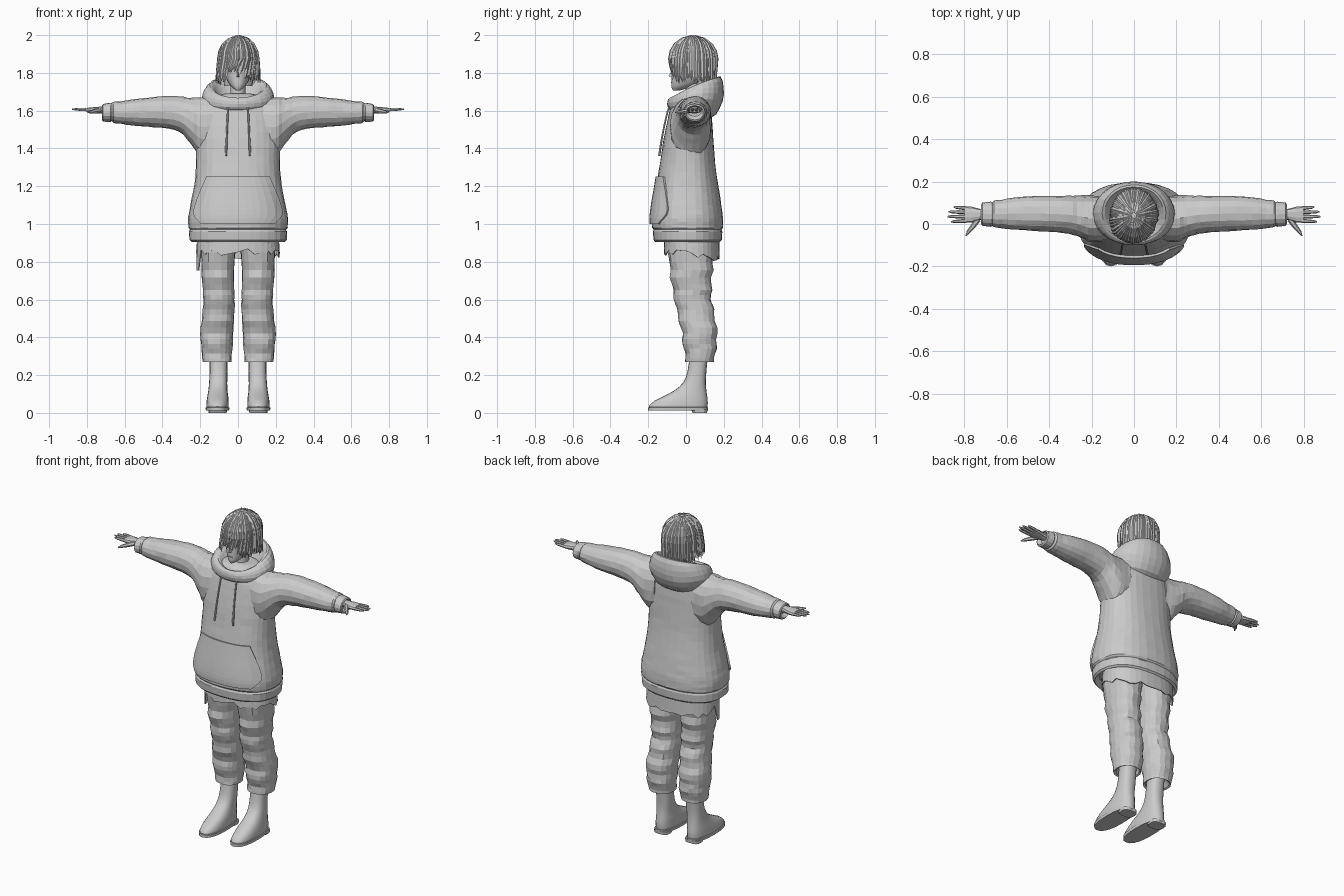
import bpy, bmesh, math, random
from mathutils import Vector

if "Cube" in bpy.data.objects:
    bpy.data.objects.remove(bpy.data.objects["Cube"])

random.seed(4)
grey = bpy.data.materials.new("plain_grey")
grey.diffuse_color = (0.6, 0.6, 0.6, 1)
grey.use_nodes = True
grey.node_tree.nodes["Principled BSDF"].inputs["Base Color"].default_value = grey.diffuse_color


def make(name, verts, faces, mirror=False, smooth=None):
    me = bpy.data.meshes.new(name)
    me.from_pydata([tuple(v) for v in verts], [], faces)
    bm = bmesh.new()
    bm.from_mesh(me)
    bmesh.ops.recalc_face_normals(bm, faces=bm.faces)
    bm.to_mesh(me)
    bm.free()
    me.materials.append(grey)
    ob = bpy.data.objects.new(name, me)
    bpy.context.collection.objects.link(ob)
    if mirror:
        ob.modifiers.new("mirror", "MIRROR").use_mirror_merge = False
    if smooth:
        bpy.ops.object.select_all(action="DESELECT")
        ob.select_set(True)
        bpy.context.view_layer.objects.active = ob
        bpy.ops.object.shade_smooth_by_angle(angle=math.radians(smooth))
    return ob


def skin(rings, base=0):
    """Faces joining closed rings, with both ends capped."""
    n = len(rings[0])
    faces = [(base + i * n + j, base + i * n + (j + 1) % n,
              base + (i + 1) * n + (j + 1) % n, base + (i + 1) * n + j)
             for i in range(len(rings) - 1) for j in range(n)]
    last = base + (len(rings) - 1) * n
    return faces + [tuple(range(base, base + n)), tuple(range(last, last + n))]


def loft(name, rings, **kw):
    return make(name, [p for r in rings for p in r], skin(rings), **kw)


def refine(rows, k):
    """Smooth in-between rows (Catmull-Rom)."""
    out = []
    for i in range(len(rows) - 1):
        a, b, c, d = (rows[max(i - 1, 0)], rows[i], rows[i + 1], rows[min(i + 2, len(rows) - 1)])
        for s in range(k):
            t = s / k
            out.append([0.5 * (2 * q + (r - p) * t + (2 * p - 5 * q + 4 * r - u) * t * t
                               + (3 * q - p - 3 * r + u) * t ** 3) for p, q, r, u in zip(a, b, c, d)])
    return out + [list(rows[-1])]


def oval(a0, a1, b0, b1, n, p=2.0, jit=0.0):
    """Superellipse filling the given box, as 2D points."""
    pts = []
    for i in range(n):
        t = 2 * math.pi * i / n
        c, s = math.cos(t), math.sin(t)
        u = math.copysign(abs(c) ** (2 / p), c)
        v = math.copysign(abs(s) ** (2 / p), s)
        k = 1 + random.uniform(-jit, jit)
        pts.append(((a0 + a1) / 2 + (a1 - a0) / 2 * u * k, (b0 + b1) / 2 + (b1 - b0) / 2 * v * k))
    return pts


def level(rows, n, p=2.0, jit=0.0):
    """Horizontal rings from rows of z, x0, x1, y0, y1."""
    return [[(x, y, z) for x, y in oval(x0, x1, y0, y1, n, p, jit)] for z, x0, x1, y0, y1 in rows]


def tube(path, radii, n=6, flat=1.0):
    """Rings along a path of points."""
    rings = []
    for i, q in enumerate(path):
        d = (path[min(i + 1, len(path) - 1)] - path[max(i - 1, 0)]).normalized()
        side = d.cross(Vector((0, 0, 1)))
        side = side.normalized() if side.length > 0.05 else Vector((1, 0, 0))
        up = side.cross(d)
        rings.append([q + side * math.cos(2 * math.pi * j / n) * radii[i]
                      + up * math.sin(2 * math.pi * j / n) * radii[i] * flat for j in range(n)])
    return rings


# Hoodie body: z, half width, front y, back y
body = refine([(0.98, .262, -.18, .195), (1.03, .264, -.183, .195), (1.1, .252, -.175, .187),
               (1.2, .232, -.158, .172), (1.32, .222, -.138, .155), (1.45, .222, -.118, .145),
               (1.55, .215, -.098, .138), (1.62, .19, -.08, .13), (1.67, .14, -.055, .12),
               (1.69, .07, -.02, .1)], 3)
hem = [(.935, .225, -.14, .16), (.905, .246, -.163, .18), (.915, .258, -.172, .19),
       (.96, .261, -.176, .193), (.97, .255, -.17, .188)]
loft("hoodie_body", level([(z, -w, w, f, b) for z, w, f, b in hem + body], 32, 2.35, .006))


def front_y(x, z):
    for a, b in zip(body, body[1:]):
        if a[0] <= z <= b[0]:
            t = (z - a[0]) / (b[0] - a[0])
            w, f, k = (a[i] + (b[i] - a[i]) * t for i in (1, 2, 3))
            return (f + k) / 2 - (k - f) / 2 * max(0, 1 - abs(x / w) ** 2.35) ** (1 / 2.35)
    return -.18


# Front pocket, slanted at the hand openings
rows = refine([(1.0, .19), (1.05, .232), (1.13, .215), (1.25, .165)], 3)
n = 13
verts = [(w * (2 * j / (n - 1) - 1), front_y(w * (2 * j / (n - 1) - 1), z) - .005, z)
         for z, w in rows for j in range(n)]
faces = [(i * n + j, i * n + j + 1, i * n + n + j + 1, i * n + n + j)
         for i in range(len(rows) - 1) for j in range(n - 1)]
mod = make("front_pocket", verts, faces).modifiers.new("thickness", "SOLIDIFY")
mod.thickness, mod.offset = .012, 0

# Sleeves with cuffs: x, front y, back y, bottom z, top z
sleeve = refine([(.13, -.08, .13, 1.36, 1.68), (.2, -.085, .135, 1.36, 1.67), (.25, -.065, .135, 1.425, 1.668),
                 (.31, -.045, .132, 1.488, 1.675), (.4, -.036, .132, 1.508, 1.677),
                 (.52, -.03, .13, 1.518, 1.664), (.62, -.02, .115, 1.53, 1.65), (.66, -.016, .11, 1.535, 1.648)], 3)
sleeve += [(.668, -.008, .1, 1.545, 1.64), (.675, -.013, .105, 1.54, 1.643), (.715, -.008, .1, 1.543, 1.636),
           (.72, .0, .092, 1.552, 1.628), (.7, .015, .08, 1.57, 1.615)]
loft("sleeve", [[(x, y, z) for y, z in oval(f, b, lo, hi, 16, 2.1, .025)] for x, f, b, lo, hi in sleeve],
     mirror=True)

# Hands: palm, four fingers and a thumb
verts, faces = [], []


def add(rings):
    faces.extend(skin(rings, len(verts)))
    verts.extend(p for r in rings for p in r)


add([[(x, y, z) for y, z in oval(f, b, 1.603 - h, 1.603 + h, 10, 2.4)]
     for x, f, b, h in [(.69, .022, .07, .02), (.73, .018, .072, .019), (.765, .006, .082, .016),
                        (.8, .006, .084, .012)]])
for y, tip, spread in [(.015, .862, -.004), (.035, .88, 0), (.055, .875, .003), (.074, .85, .006)]:
    path = [Vector((.79 + (tip - .79) * t, y + spread * t, 1.604 + .004 * t)) for t in (0, .45, .8, 1)]
    add(tube(path, [.0095, .0085, .007, .003], 6))
add(tube([Vector(p) for p in [(.735, .022, 1.6), (.76, -.012, 1.596), (.78, -.036, 1.592), (.792, -.056, 1.59)]],
         [.014, .012, .009, .003], 6))
make("hand", verts, faces, mirror=True)

# Hood folded around the neck: half width, front y, back y, front z, back z, side rise
hood = refine([(.13, -.04, .12, 1.6, 1.56, 0), (.17, -.088, .16, 1.605, 1.58, .01),
               (.192, -.1, .195, 1.635, 1.65, .02), (.178, -.094, .2, 1.66, 1.72, .022),
               (.15, -.08, .185, 1.668, 1.78, .012), (.125, -.06, .16, 1.655, 1.765, .01),
               (.085, -.025, .11, 1.63, 1.68, .0)], 2)
rings = []
for w, f, b, zf, zb, rise in hood:
    ring = []
    for x, y in oval(-w, w, f, b, 28, 2.1, .008):
        t = (y - f) / (b - f)
        ring.append((x, y, zf + (zb - zf) * t + rise * 4 * t * (1 - t)))
    rings.append(ring)
loft("hood", rings)

# Drawstrings
path = [Vector((.052 + .012 * t, front_y(.06, 1.645 - .285 * t) - .013, 1.645 - .285 * t))
        for t in [i / 6 for i in range(7)]]
loft("drawstring", tube(path, [.005] * 5 + [.006, .006], 6), mirror=True)

# Shirt with ragged hem below the hoodie
n, verts, faces = 36, [], []
for i, (x, y) in enumerate(oval(-.215, .215, -.115, .175, n, 2.4)):
    low = .85 - .2 * max(0, y) + random.uniform(-.018, .018)
    if i in (19, 20):
        low = .755
    verts += [(x, y, .94), (x * 1.02, y * 1.01, .885), (x * 1.03, y * 1.02, low)]
for i in range(n):
    k = (i + 1) % n
    faces += [(3 * i + s, 3 * k + s, 3 * k + s + 1, 3 * i + s + 1) for s in (0, 1)]
make("shirt_hem", verts, faces).modifiers.new("thickness", "SOLIDIFY").thickness = .006

# Trousers
leg = refine([(.94, .0, .2, -.11, .155), (.8, .018, .196, -.09, .145), (.68, .02, .188, -.075, .135),
              (.6, .018, .184, -.06, .135), (.52, .02, .188, -.046, .152), (.42, .026, .2, -.022, .165),
              (.34, .03, .193, -.012, .158), (.27, .035, .187, .0, .15)], 3)
leg = [(z, x0, x1, f - .006 * math.sin(z * 55), b + .006 * math.sin(z * 60)) for z, x0, x1, f, b in leg]
leg += [(.275, .045, .175, .01, .14), (.32, .06, .145, .03, .12)]
loft("trouser_leg", level(leg, 18, 2.3, .03), mirror=True)

# Boots
boot = refine([(.34, .058, .15, .025, .12), (.22, .056, .15, .008, .108), (.16, .057, .153, -.015, .105),
               (.12, .056, .157, -.06, .108), (.09, .052, .162, -.115, .112), (.065, .05, .166, -.165, .115),
               (.04, .049, .168, -.193, .115), (.03, .05, .167, -.194, .114)], 2)
boot += [(.029, .045, .172, -.2, .117), (.012, .047, .17, -.2, .116)]
loft("boot", level(boot, 20, 2.4), mirror=True, smooth=35)
loft("boot_heel", level([(.02, .058, .158, .025, .115), (0, .06, .155, .035, .112)], 14, 3.2), mirror=True)

# Neck and head
loft("neck", level([(1.58, -.05, .05, -.005, .09), (1.66, -.04, .04, -.005, .08), (1.78, -.038, .038, .0, .08)], 14),
     smooth=40)
head = refine([(1.708, -.012, .012, -.07, -.03), (1.725, -.034, .034, -.077, .03), (1.75, -.052, .052, -.077, .085),
               (1.79, -.069, .069, -.075, .12), (1.85, -.077, .077, -.076, .135), (1.92, -.076, .076, -.066, .135),
               (1.97, -.05, .05, -.03, .1)], 2)
loft("head", level(head, 24, 2.15), smooth=40)
make("nose", [(-.008, -.072, 1.778), (.008, -.072, 1.778), (0, -.07, 1.82), (0, -.093, 1.783)],
     [(0, 1, 3), (1, 2, 3), (2, 0, 3), (0, 2, 1)])
loft("eye", [[(x, y, z) for x, z in oval(.02, .05, 1.804, 1.822, 10)] for y in (-.066, -.0735)], mirror=True)
loft("mouth", [[(x, y, z) for x, z in oval(-.016, .016, 1.747, 1.753, 8)] for y in (-.074, -.08)])

# Hair: an inner cap covered with overlapping tapered locks
cap = [(1.86, -.097, .097, -.06, .15), (1.92, -.094, .094, -.066, .147),
       (1.96, -.076, .076, -.048, .125), (1.985, -.045, .045, -.01, .09), (1.993, -.01, .01, .03, .05)]
loft("hair_cap", level(refine(cap, 2), 24))
back = [(1.73, -.07, .07, .05, .14), (1.8, -.09, .09, .05, .15), (1.9, -.09, .09, .05, .15)]
loft("back_hair", level(back, 16))
verts, faces = [], []
count = 46
for layer in range(2):
    for i in range(count):
        a = 2 * math.pi * (i + .5 * layer) / count + random.uniform(-.03, .03)
        cx, sy = math.cos(a), math.sin(a)
        r = (1 - .035 * layer) * random.uniform(.97, 1.01)
        front = max(0, -sy)
        end = 1.755 - .02 * max(0, sy) + random.uniform(-.015, .02)
        if front > .75:
            end = 1.825 + random.uniform(-.035, .02) - .04 * (abs(cx) > .45)
        path = [Vector((.108 * r * cx * math.sin(p), .04 + .128 * r * sy * math.sin(p),
                        1.875 + .124 * r * math.cos(p))) for p in [math.radians(d) for d in (6, 28, 50, 70, 90)]]
        for t in (.4, .75, 1):
            flare = 1 + (.1 * abs(cx) - .09 * max(0, sy) - .06 * front) * t
            path.append(Vector((.108 * r * cx * flare - .022 * front * t, .04 + .128 * r * sy * flare,
                                1.875 + (end - 1.875) * t)))
        rings = []
        for q, w in zip(path, [.002, .006, .009, .011, .012, .011, .008, .001]):
            side, out = Vector((-sy, cx, 0)), Vector((cx, sy, .5 if q.z > 1.93 else 0)).normalized()
            rings.append([q + side * w, q + out * w * .5, q - side * w, q - out * w * .5])
        add(rings)
make("hair_locks", verts, faces)
